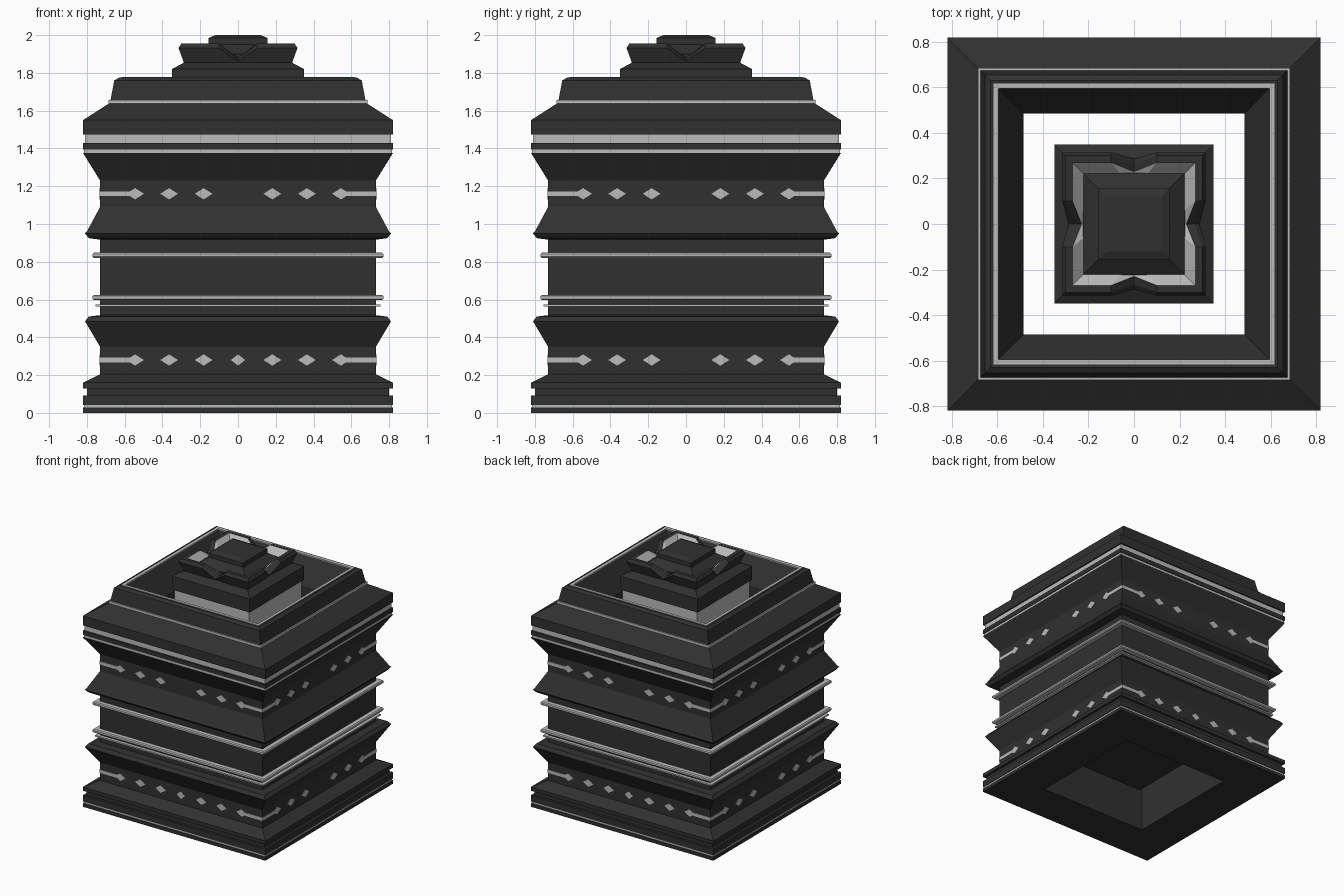
import bpy, bmesh, math
from mathutils import Matrix, Vector

if "Cube" in bpy.data.objects:
    bpy.data.objects.remove(bpy.data.objects["Cube"])


def material(name, v):
    m = bpy.data.materials.new(name)
    m.diffuse_color = (v, v, v, 1)
    m.use_nodes = True
    m.node_tree.nodes["Principled BSDF"].inputs["Base Color"].default_value = m.diffuse_color
    return m


DARK = material("dark_metal", 0.03)
LIGHT = material("light_trim", 0.5)


def finish(bm, name, mat):
    bmesh.ops.recalc_face_normals(bm, faces=bm.faces)
    me = bpy.data.meshes.new(name)
    bm.to_mesh(me)
    bm.free()
    me.materials.append(mat)
    ob = bpy.data.objects.new(name, me)
    bpy.context.collection.objects.link(ob)
    return ob


def skin(bm, loops, closed):
    """Bridge successive vertex loops; either close the section or cap the ends."""
    n = len(loops[0])
    pairs = list(zip(loops, loops[1:]))
    if closed:
        pairs.append((loops[-1], loops[0]))
    else:
        bm.faces.new(loops[0])
        bm.faces.new(loops[-1])
    for a, b in pairs:
        for i in range(n):
            j = (i + 1) % n
            bm.faces.new((a[i], a[j], b[j], b[i]))


def square_loft(name, profile, mat, closed=False):
    """Sweep (half width, z) profile points around a square."""
    bm = bmesh.new()
    loops = [[bm.verts.new((sx * w, sy * w, z))
              for sx, sy in ((-1, -1), (1, -1), (1, 1), (-1, 1))]
             for w, z in profile]
    skin(bm, loops, closed)
    return finish(bm, name, mat)


def band(name, inner, outer, z0, z1, c=0.0):
    """Light square ring, optionally with chamfered outer edges."""
    if c:
        outside = [(outer - c, z0), (outer, z0 + c), (outer, z1 - c), (outer - c, z1)]
    else:
        outside = [(outer, z0), (outer, z1)]
    square_loft(name, [(inner, z0)] + outside + [(inner, z1)], LIGHT, True)


# Hollow square body: outer moulding upward, then the shaft wall downward
square_loft("body", [
    (0.485, 0), (0.82, 0), (0.82, 0.028), (0.80, 0.028), (0.80, 0.043), (0.82, 0.043),
    (0.82, 0.093), (0.80, 0.093), (0.80, 0.13), (0.82, 0.13), (0.82, 0.16),
    (0.73, 0.205), (0.73, 0.35), (0.81, 0.485), (0.79, 0.51), (0.73, 0.517),
    (0.73, 0.917), (0.79, 0.925), (0.81, 0.95), (0.80, 0.96), (0.73, 1.09),
    (0.73, 1.23), (0.82, 1.375), (0.80, 1.375), (0.80, 1.395), (0.82, 1.395),
    (0.82, 1.43), (0.80, 1.43), (0.80, 1.473), (0.82, 1.473), (0.82, 1.55),
    (0.68, 1.64), (0.675, 1.655), (0.655, 1.76), (0.63, 1.775), (0.595, 1.77),
    (0.485, 1.58)], DARK, True)

# Light trim bands
band("base_trim", 0.79, 0.815, 0.028, 0.043)
band("thin_waist_ring", 0.72, 0.755, 0.562, 0.573)
band("lower_waist_ring", 0.72, 0.77, 0.597, 0.625, 0.007)
band("upper_waist_ring", 0.72, 0.77, 0.82, 0.848, 0.007)
band("cornice_thin_trim", 0.79, 0.815, 1.375, 1.395)
band("cornice_wide_trim", 0.79, 0.81, 1.43, 1.473)
band("roof_trim", 0.66, 0.685, 1.636, 1.656)
band("rim_trim", 0.595, 0.617, 1.755, 1.778)


# Diamond studs and corner bars on each side
def prism(bm, outline, rot):
    loops = [[bm.verts.new(rot @ Vector((x, -d, z))) for x, z in outline]
             for d in (0.72, 0.734)]
    skin(bm, loops, False)


for row, z in (("lower", 0.28), ("upper", 1.16)):
    bm = bmesh.new()
    for side in range(4):
        rot = Matrix.Rotation(side * math.pi / 2, 3, 'Z')
        xs = [s * x for s in (-1, 1) for x in (0.182, 0.365, 0.545)]
        if row == "lower" and side % 2 == 0:
            xs.append(0)
        for x in xs:
            w = 0.047 if x else 0.038
            prism(bm, [(x - w, z), (x, z - 0.03), (x + w, z), (x, z + 0.03)], rot)
        for s in (-1, 1):
            prism(bm, [(s * 0.56, z - 0.013), (s * 0.732, z - 0.013),
                       (s * 0.732, z + 0.013), (s * 0.56, z + 0.013)], rot)
    finish(bm, row + "_diamond_row", LIGHT)

# Central core standing free inside the shaft
square_loft("core_foot", [(0.35, 0.24), (0.35, 0.30)], DARK)
square_loft("core_column", [(0.335, 0.29), (0.335, 1.72)], LIGHT)
square_loft("core_lid", [(0.35, 1.71), (0.35, 1.82), (0.285, 1.855)], DARK)


# Notched crown: each loop gives half width and z, plus both at the side middle
def crown(name, rows, mat):
    bm = bmesh.new()
    loops = []
    for w, z, mid_w, mid_z, half in rows:
        loop = []
        for side in range(4):
            rot = Matrix.Rotation(side * math.pi / 2, 3, 'Z')
            for p in ((-w, -w, z), (-half, -w, z), (0, -mid_w, mid_z), (half, -w, z)):
                loop.append(bm.verts.new(rot @ Vector(p)))
        loops.append(loop)
    skin(bm, loops, True)
    return finish(bm, name, mat)


crown_ring = crown("crown", [
    (0.285, 1.85, 0.275, 1.85, 0.10), (0.315, 1.932, 0.287, 1.862, 0.10),
    (0.30, 1.955, 0.265, 1.87, 0.10), (0.27, 1.955, 0.23, 1.88, 0.10),
    (0.22, 1.90, 0.215, 1.88, 0.06), (0.20, 1.85, 0.20, 1.85, 0.06)], DARK)
crown_ring.data.materials.append(LIGHT)
for p in crown_ring.data.polygons[48:64]:   # inner slope of the crown
    p.material_index = 1

# Stepped cap
square_loft("cap", [(0.225, 1.85), (0.225, 1.90), (0.155, 1.95), (0.155, 1.985),
                    (0.12, 2.0)], DARK)
